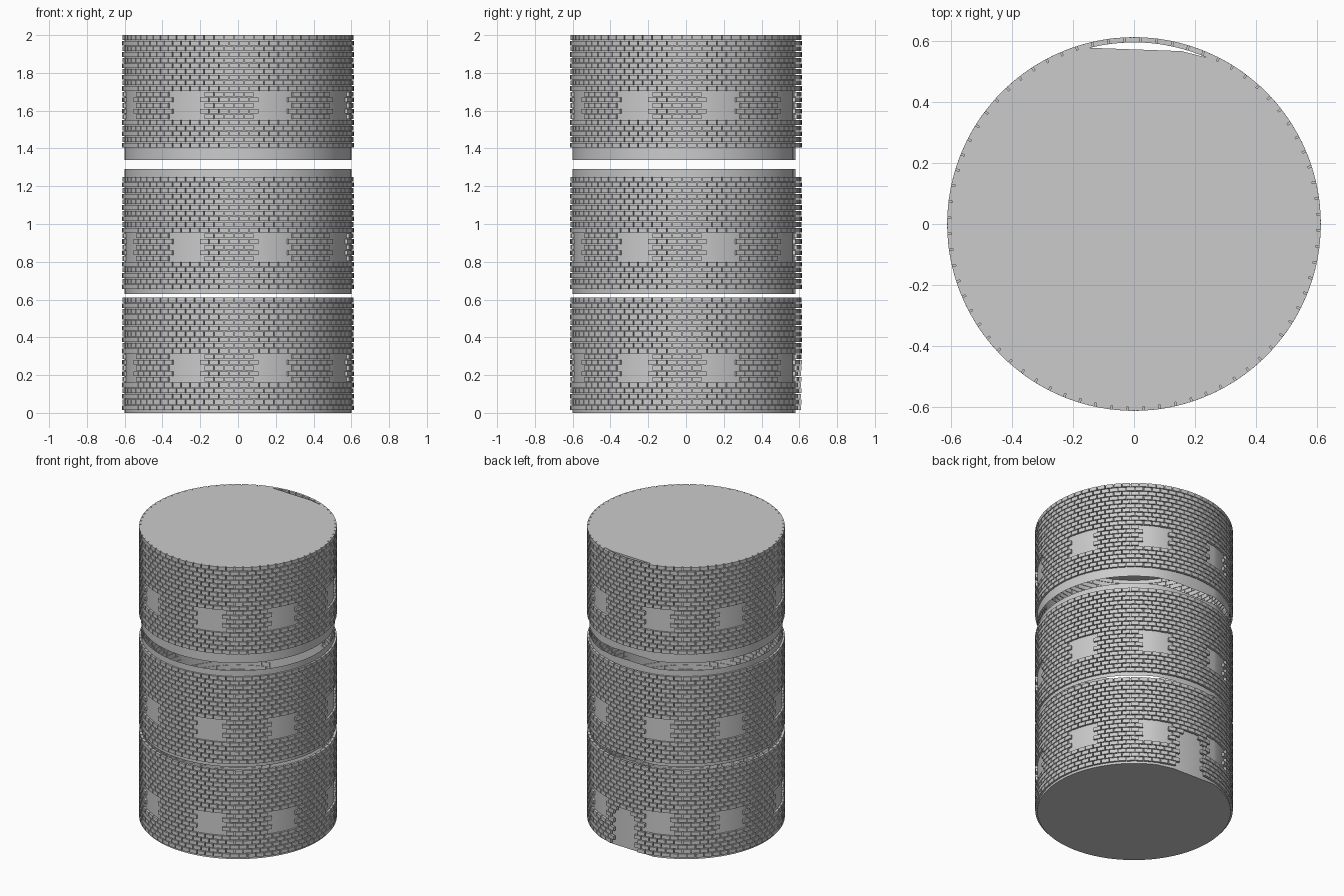
import bpy, bmesh
from math import radians, cos, sin

if "Cube" in bpy.data.objects:
    bpy.data.objects.remove(bpy.data.objects["Cube"])

R_CORE, R_IN, R_OUT = 0.6, 0.596, 0.613
PER_ROW, ROWS, PITCH = 72, 20, 0.03
GAP = 0.005
STEP = 360 / PER_ROW
WINDOW_0, WINDOW_STEP, DOOR = 18, 45, 85.5


def polar(r, deg, z):
    return (r * cos(radians(deg)), r * sin(radians(deg)), z)


def finish(bm, name, smooth=False):
    bmesh.ops.recalc_face_normals(bm, faces=bm.faces)
    mesh = bpy.data.meshes.new(name)
    bm.to_mesh(mesh)
    bm.free()
    ob = bpy.data.objects.new(name, mesh)
    bpy.context.collection.objects.link(ob)
    if smooth:
        bpy.ops.object.select_all(action='DESELECT')
        ob.select_set(True)
        bpy.context.view_layer.objects.active = ob
        bpy.ops.object.shade_smooth_by_angle(angle=radians(20))
    return ob


# Plain round wall behind the bricks, flattened at the back
def make_core(name, z0, z1, floor=False, roof=False):
    plan = [polar(R_CORE, 105.4 + i * (318.6 / 84), 0)[:2] for i in range(85)]
    plan.append((0.157, 0.567))
    bm = bmesh.new()
    lo = [bm.verts.new((x, y, z0)) for x, y in plan]
    hi = [bm.verts.new((x, y, z1)) for x, y in plan]
    n = len(plan)
    for i in range(n):
        j = (i + 1) % n
        bm.faces.new((lo[i], lo[j], hi[j], hi[i]))
    if floor:
        bm.faces.new(lo[::-1])
    if roof:
        bm.faces.new(hi)
    return finish(bm, name, smooth=True)


def in_window(a, row):
    d = (a - WINDOW_0 + WINDOW_STEP / 2) % WINDOW_STEP - WINDOW_STEP / 2
    return 5 <= row < 10 and abs(d) < 7.6


def in_door(a, row):
    # arched top: the opening narrows over the last rows
    half = 7.6 if row < 7 else 5.2 if row < 8 else 2.6 if row < 9 else 0
    return abs((a - DOOR + 180) % 360 - 180) < half


def add_brick(bm, a, z0, z1):
    h = STEP / 2 - 0.25
    v = [bm.verts.new(polar(r, a + s * h, z))
         for z in (z0, z1) for r, s in ((R_IN, -1), (R_OUT, -1), (R_OUT, 1), (R_IN, 1))]
    for f in ((3, 2, 1, 0), (4, 5, 6, 7), (0, 1, 5, 4), (1, 2, 6, 5), (2, 3, 7, 6), (3, 0, 4, 7)):
        bm.faces.new([v[i] for i in f])


# Staggered brick courses with eight windows and an optional door
def make_bricks(name, base, door=False):
    bm = bmesh.new()
    for row in range(ROWS):
        z1 = base + (row + 1) * PITCH
        for i in range(PER_ROW):
            a = WINDOW_0 + (i + 0.5 * (row % 2)) * STEP
            if in_window(a, row) or (door and in_door(a, row)):
                continue
            add_brick(bm, a, z1 - PITCH + GAP, z1)
    return finish(bm, name)


# Three separate storeys
make_core("lower_wall", 0.0, 0.61, floor=True)
make_core("middle_wall", 0.63, 1.29)
make_core("upper_wall", 1.34, 2.0, roof=True)
make_bricks("lower_bricks", 0.01, door=True)
make_bricks("middle_bricks", 0.65)
make_bricks("upper_bricks", 1.4)
